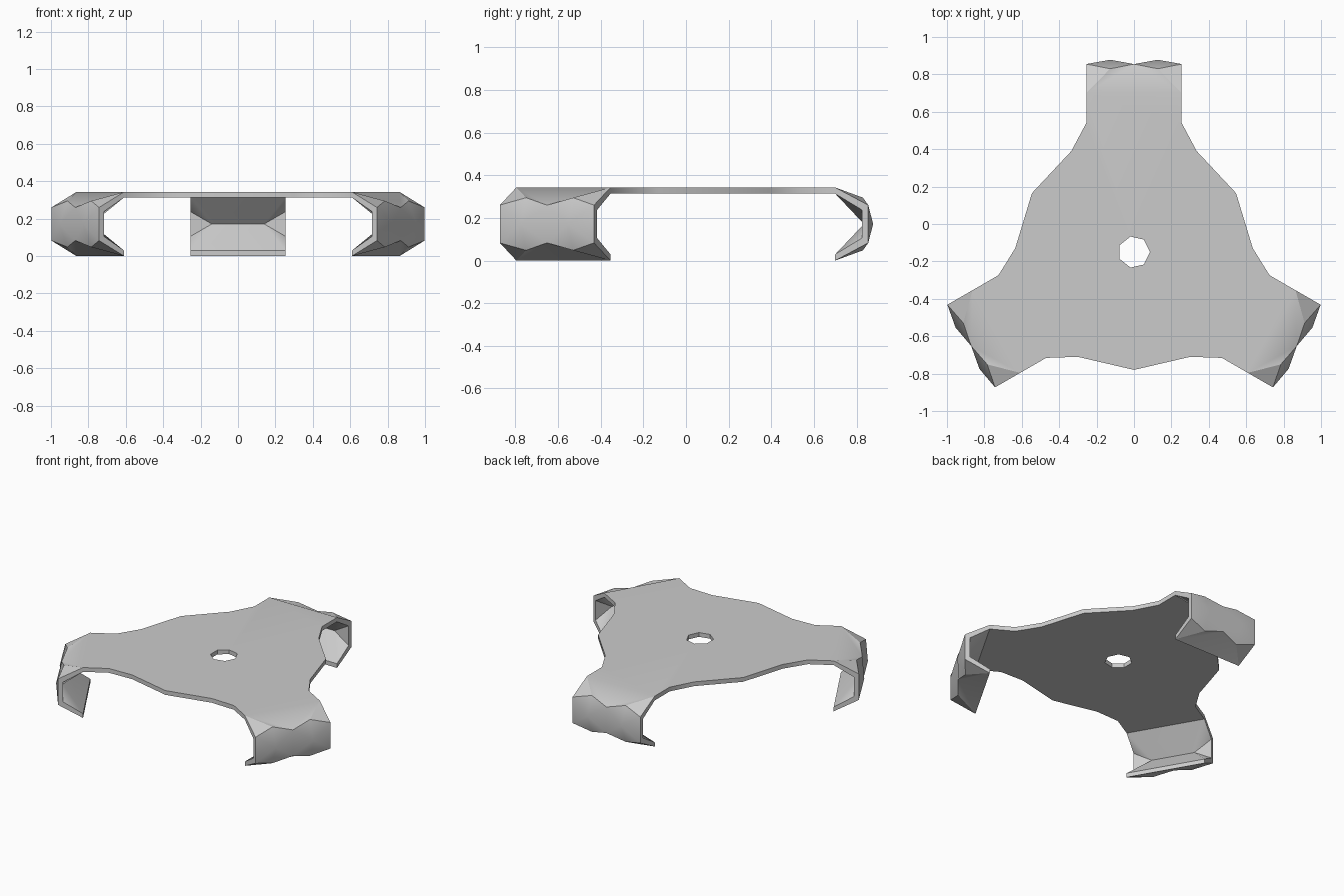
import bpy, bmesh, math
from mathutils import Matrix, Vector

if "Cube" in bpy.data.objects:
    bpy.data.objects.remove(bpy.data.objects["Cube"])

TOP, UNDER = 0.343, 0.314      # plate surfaces
MID = TOP / 2                  # mirror height of each clip
W, BEND = 0.255, 0.85          # half width of an arm, radius where it bends
CENTRE = Vector((0, -0.15, 0))

bm = bmesh.new()


def turn(p, arm):
    return Matrix.Rotation(math.radians(-120 * arm), 3, 'Z') @ Vector(p) + CENTRE


def face(points, arm=0):
    bm.faces.new([bm.verts.new(turn(p, arm)) for p in points])


def low(p):
    """Mirror a clip point to the lower half."""
    return (p[0], p[1], TOP - p[2])


def both(points, arm):
    face(points, arm)
    face([low(p) for p in points], arm)


# Clips: faceted outer wall, folded lips and a V-shaped inside
xs = [-W, -W / 2, 0, W / 2, W]
crest = [(x, 0.98 if i % 2 else 1.005, 0.295 if i % 2 else 0.26) for i, x in enumerate(xs)]
L, R = (-W, BEND, TOP), (W, BEND, TOP)
for arm in range(3):
    for i in range(4):
        both([L if i < 2 else R, crest[i], crest[i + 1]], arm)
    both([L, R, crest[2]], arm)
    # shallow pyramids on the outer wall
    for i in (0, 2):
        hexagon = crest[i:i + 3] + [low(p) for p in reversed(crest[i:i + 3])]
        peak = (xs[i + 1], 1.028, MID)
        for a, b in zip(hexagon, hexagon[1:] + hexagon[:1]):
            face([a, b, peak], arm)
    # side rims and inner corners
    for s, end, bend in ((-1, crest[0], L), (1, crest[4], R)):
        inner = (s * W, 0.975, 0.238)
        under = (s * W, BEND, UNDER)
        ridge = (s * 0.14, 0.985, MID)
        both([bend, end, inner, under], arm)
        face([end, low(end), low(inner), inner], arm)
        both([under, inner, ridge], arm)
        face([inner, low(inner), ridge], arm)
    both([(-W, BEND, UNDER), (W, BEND, UNDER), (0.14, 0.985, MID), (-0.14, 0.985, MID)], arm)
    # free edge of the lower lip
    face([low(L), low(R), (W, BEND, TOP - UNDER), (-W, BEND, TOP - UNDER)], arm)

# Plate outline, walked clockwise over the three arms
half = [(0.335, 0.54), (W, 0.69), (W, BEND)]
arm_outline = [(-x, y) for x, y in half] + half[::-1]
arm_outline.append((0.63 * math.cos(math.pi / 6), 0.63 * math.sin(math.pi / 6)))
outline = [turn((x, y, 0), arm) for arm in range(3) for x, y in arm_outline]
hole = [turn((0.085 * math.cos(a), 0.085 * math.sin(a), 0), 0)
        for a in (math.tau * k / 7 for k in range(7))]


def loop_edges(points, z):
    vs = [bm.verts.new((p.x, p.y, z)) for p in points]
    return [bm.edges.new((a, b)) for a, b in zip(vs, vs[1:] + vs[:1])]


# Plate surfaces with the centre hole
for z in (TOP, UNDER):
    edges = loop_edges(outline, z) + loop_edges(hole, z)
    filled = bmesh.ops.triangle_fill(bm, edges=edges, use_beauty=True, normal=(0, 0, 1))
    inside = [e for e in filled["geom"] if isinstance(e, bmesh.types.BMEdge) and e not in edges]
    bmesh.ops.dissolve_limit(bm, angle_limit=0.01, edges=inside, verts=[])

# Plate rim and hole wall, left open where the clips join
for points in (outline, hole):
    for i, a in enumerate(points):
        if points is outline and i % len(arm_outline) == 2:
            continue
        b = points[(i + 1) % len(points)]
        bm.faces.new([bm.verts.new((p.x, p.y, z))
                      for p, z in ((a, TOP), (b, TOP), (b, UNDER), (a, UNDER))])

bmesh.ops.remove_doubles(bm, verts=bm.verts[:], dist=0.0005)
bmesh.ops.recalc_face_normals(bm, faces=bm.faces[:])

mesh = bpy.data.meshes.new("three_arm_clip_plate")
bm.to_mesh(mesh)
bm.free()
plate = bpy.data.objects.new("three_arm_clip_plate", mesh)
bpy.context.collection.objects.link(plate)

# Single grey material
grey = bpy.data.materials.new("plain_grey")
grey.use_nodes = True
colour = (0.6, 0.6, 0.6, 1)
grey.diffuse_color = colour
grey.node_tree.nodes["Principled BSDF"].inputs["Base Color"].default_value = colour
mesh.materials.append(grey)

# Soft bends, crisp rims
bpy.ops.object.select_all(action='DESELECT')
plate.select_set(True)
bpy.context.view_layer.objects.active = plate
bpy.ops.object.shade_smooth_by_angle(angle=math.radians(30))
weighted = plate.modifiers.new("flat_plate_shading", 'WEIGHTED_NORMAL')
weighted.keep_sharp = True
